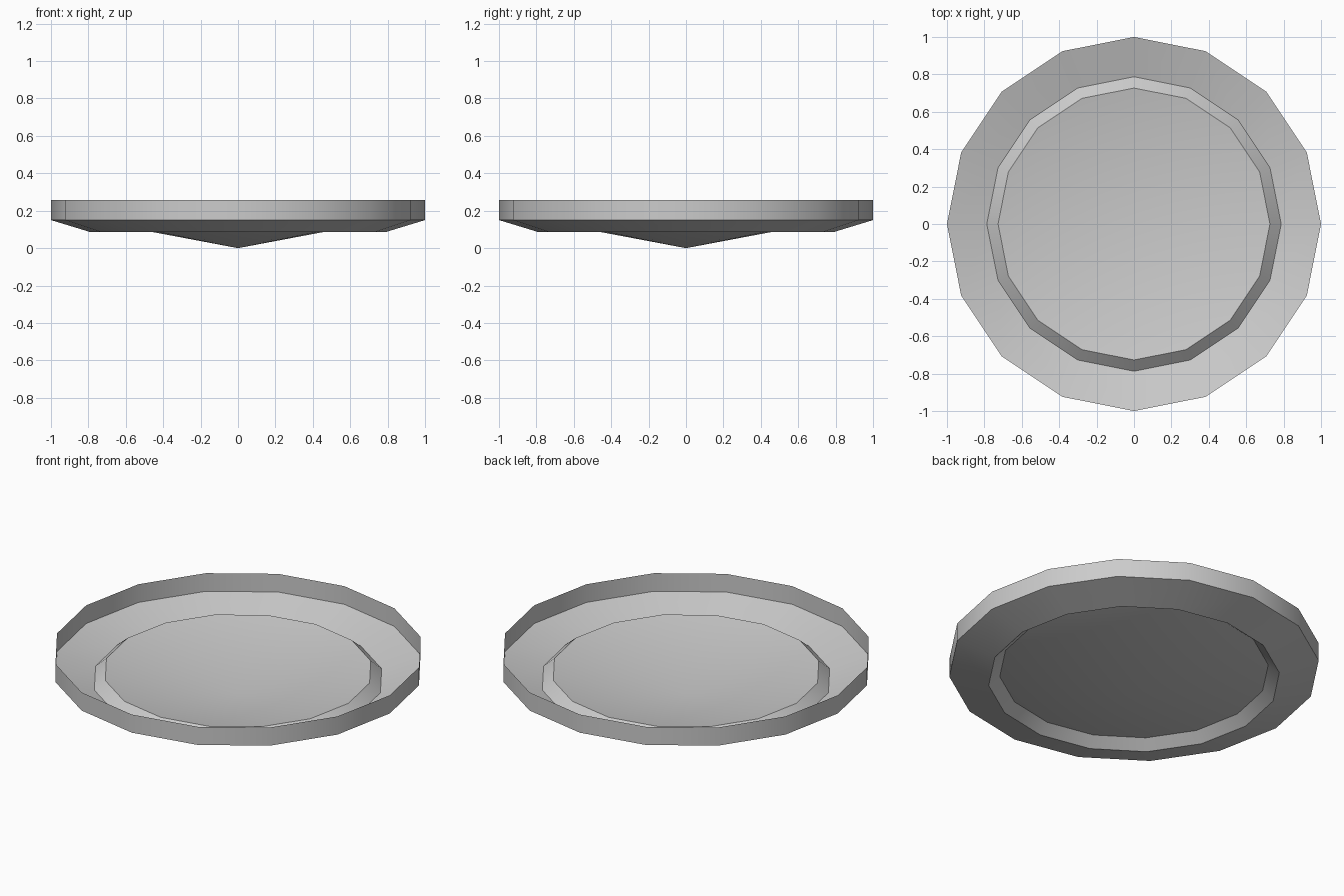
import bpy, bmesh
from math import cos, sin, pi, radians

if "Cube" in bpy.data.objects:
    bpy.data.objects.remove(bpy.data.objects["Cube"])

SIDES = 16


def lathe(name, profile):
    """Spin a (radius, z) profile, centre first, into an open thin shell."""
    bm = bmesh.new()
    hub = bm.verts.new((0, 0, profile[0][1]))
    rings = [[bm.verts.new((r * cos(2 * pi * i / SIDES), r * sin(2 * pi * i / SIDES), z))
              for i in range(SIDES)] for r, z in profile[1:]]
    for i in range(SIDES):
        j = (i + 1) % SIDES
        bm.faces.new((hub, rings[0][i], rings[0][j]))
        for a, b in zip(rings, rings[1:]):
            bm.faces.new((a[i], b[i], b[j], a[j]))
    mesh = bpy.data.meshes.new(name)
    bm.to_mesh(mesh)
    bm.free()
    obj = bpy.data.objects.new(name, mesh)
    bpy.context.collection.objects.link(obj)
    bpy.context.view_layer.objects.active = obj
    obj.select_set(True)
    bpy.ops.object.shade_smooth_by_angle(angle=radians(28))
    return obj


# Shallow dish: conical centre, raised step, sloping flange, upright rim
lathe("shallow_dish", [(0, 0), (0.727, 0.137), (0.787, 0.085), (1, 0.15), (1, 0.258)])
